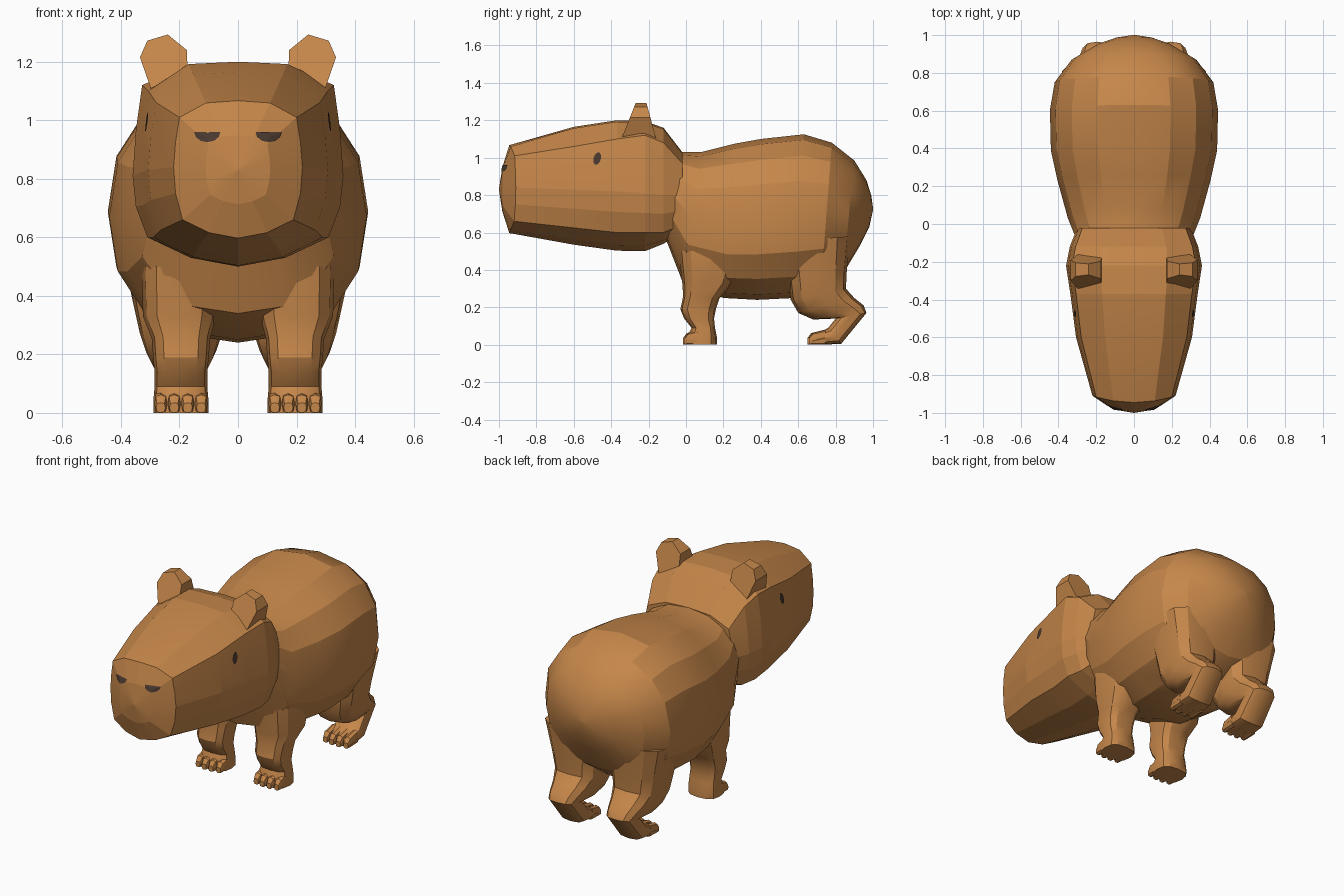
import bpy, bmesh, math
from mathutils import Vector
from mathutils.bvhtree import BVHTree

old = bpy.data.objects.get("Cube")
if old:
    bpy.data.objects.remove(old, do_unlink=True)


def material(name, rgb):
    m = bpy.data.materials.new(name)
    m.use_nodes = True
    m.diffuse_color = (*rgb, 1)
    m.node_tree.nodes["Principled BSDF"].inputs["Base Color"].default_value = (*rgb, 1)
    return m


FUR = material("tan fur", (0.56, 0.24, 0.068))
DARK = material("dark brown", (0.065, 0.04, 0.028))


def finish(name, bm, mat, smooth=None):
    bmesh.ops.recalc_face_normals(bm, faces=bm.faces)
    me = bpy.data.meshes.new(name)
    bm.to_mesh(me)
    bm.free()
    me.materials.append(mat)
    ob = bpy.data.objects.new(name, me)
    bpy.context.collection.objects.link(ob)
    if smooth:
        bpy.ops.object.select_all(action='DESELECT')
        ob.select_set(True)
        bpy.context.view_layer.objects.active = ob
        bpy.ops.object.shade_smooth_by_angle(angle=math.radians(smooth))
    return ob


def loft(name, rings, smooth=None, mat=FUR):
    """Skin a list of equal closed rings and cap both ends."""
    bm = bmesh.new()
    vs = [[bm.verts.new(p) for p in r] for r in rings]
    n = len(vs[0])
    for a, b in zip(vs, vs[1:]):
        for i in range(n):
            j = (i + 1) % n
            bm.faces.new((a[i], a[j], b[j], b[i]))
    bm.faces.new(vs[0])
    bm.faces.new(vs[-1])
    bmesh.ops.remove_doubles(bm, verts=bm.verts, dist=0.0005)
    return finish(name, bm, mat, smooth)


def ring(p, q, xc, w, n=12, power=2.3):
    """Superellipse whose long axis runs from p to q in the side plane."""
    out = []
    for i in range(n):
        a = 2 * math.pi * i / n
        c, s = (math.copysign(abs(f) ** (2 / power), f) for f in (math.cos(a), math.sin(a)))
        t = 0.5 + 0.5 * c
        out.append((xc + w * s, p[0] + (q[0] - p[0]) * t, p[1] + (q[1] - p[1]) * t))
    return out


# Body: rings given by underside point, back point and half width
body = [((-.11, .57), (-.03, 1.03), .31), ((-.02, .34), (.08, 1.03), .35),
        ((.2, .25), (.26, 1.075), .405), ((.38, .24), (.4, 1.1), .44),
        ((.58, .25), (.63, 1.125), .445), ((.72, .29), (.78, 1.08), .42),
        ((.84, .38), (.9, .985), .33), ((.93, .53), (.965, .88), .2),
        ((.98, .63), (.99, .8), .1), ((1, .72), (1, .73), .01)]
loft("body", [ring(p, q, 0, w, 16) for p, q, w in body], 22)


# Head: crown, brow, cheek, jaw and chin heights at each station
def head_ring(y, w, crown, brow, cheek, jaw, chin):
    half = [(0, crown), (.5, crown - .008), (.91, brow), (.97, (brow + cheek) / 2), (1, cheek),
            (.97, (cheek + jaw) / 2), (.86, jaw), (.45, chin + .3 * (jaw - chin)), (0, chin)]
    full = half + [(-x, z) for x, z in half[-2:0:-1]]
    return [Vector((x * w, y, z)) for x, z in full]


muzzle = head_ring(-.945, .22, 1.067, 1.01, .84, .66, .597)
for v in muzzle:
    v.y += .035 * (v.x / .22) ** 2


def shrink(f, y):
    return [Vector((v.x * f, y, .83 + (v.z - .83) * f)) for v in muzzle]


head = loft("head", [
    shrink(.01, -1), shrink(.5, -.982), muzzle,
    head_ring(-.6, .307, 1.165, 1.06, .83, .625, .535),
    head_ring(-.37, .337, 1.2, 1.1, .82, .6, .503),
    head_ring(-.22, .36, 1.195, 1.12, .81, .6, .5),
    head_ring(-.12, .34, 1.16, 1.08, .8, .6, .54),
    head_ring(-.02, .3, 1.03, .97, .8, .64, .6)], 8)

tree = BVHTree.FromPolygons([v.co for v in head.data.vertices],
                            [list(p.vertices) for p in head.data.polygons])


def plate(name, outline, origin, direction):
    """Thin patch laid on the head surface, fanned around its middle."""
    bm = bmesh.new()
    mid = sum(outline, Vector()) / len(outline)

    def drop(p):
        hit = tree.ray_cast(p + origin, direction)[0]
        return bm.verts.new(hit - direction * .005)
    c = drop(mid)
    rim = [drop(p) for p in outline]
    for i, v in enumerate(rim):
        bm.faces.new((c, v, rim[(i + 1) % len(rim)]))
    ob = finish(name, bm, DARK)
    flip = ob.data.polygons[0].normal.dot(direction) > 0
    if flip:
        ob.data.flip_normals()


fore_leg = [((-.04, .5), (.3, .5), .2, .13), ((-.02, .33), (.25, .33), .2, .125),
            ((-.015, .26), (.18, .25), .195, .1), ((-.03, .19), (.16, .19), .195, .095),
            ((-.01, .14), (.15, .14), .195, .09), ((.03, .09), (.155, .09), .195, .09),
            ((.01, .05), (.165, .04), .195, .094), ((.005, 0), (.165, 0), .195, .094)]

hind_leg = [((.52, .55), (.88, .58), .2, .2), ((.55, .32), (.86, .4), .2, .155),
            ((.56, .24), (.855, .3), .195, .14), ((.6, .17), (.9, .25), .195, .12),
            ((.68, .135), (.95, .21), .195, .1), ((.8, .14), (.965, .17), .195, .085),
            ((.76, .09), (.83, .005), .195, .09), ((.71, .065), (.73, 0), .195, .093),
            ((.67, .04), (.675, 0), .195, .09)]

ear = [(.17, 1.12), (.175, 1.24), (.24, 1.293), (.31, 1.272), (.335, 1.215), (.295, 1.1)]

for side, label in ((1, "left"), (-1, "right")):
    for part, rows, tip in (("fore", fore_leg, -.02), ("hind", hind_leg, .645)):
        # Leg and foot
        loft(f"{label}_{part}_leg", [ring(p, q, side * x, w, 12, 2.8) for p, q, x, w in rows], 30)
        # Four toes
        for k in range(4):
            x = side * (.195 + (k - 1.5) * .046)
            y = tip + .008 * abs(k - 1.5)
            loft(f"{label}_{part}_toe_{k + 1}",
                 [ring((y + d, 0), (y + d, h), x, w, 8, 3)
                  for d, h, w in ((0, .035, .016), (.02, .062, .022), (.09, .08, .022))], 30)

    # Ear: rounded outline that thins towards the tip
    loft(f"{label}_ear", [[(side * x, -.33 + (z - 1.14) * .4, z) for x, z in ear],
                          [(side * x, -.17 - (z - 1.14) * .27, z) for x, z in ear]])

    # Eye: slanted oval on the cheek
    turn = [2 * math.pi * i / 10 for i in range(10)]
    plate(f"{label}_eye",
          [Vector((0, -.475 + .02 * math.cos(a) + .006 * math.sin(a), .995 + .034 * math.sin(a)))
           for a in turn], Vector((side, 0, 0)), Vector((-side, 0, 0)))

    # Nostril: flat-topped half oval
    arc = [math.pi * (1 + i / 6) for i in range(7)]
    plate(f"{label}_nostril",
          [Vector((side * (.105 + .045 * math.cos(a)), 0, .96 + .035 * math.sin(a)))
           for a in arc], Vector((0, -2, 0)), Vector((0, 1, 0)))
